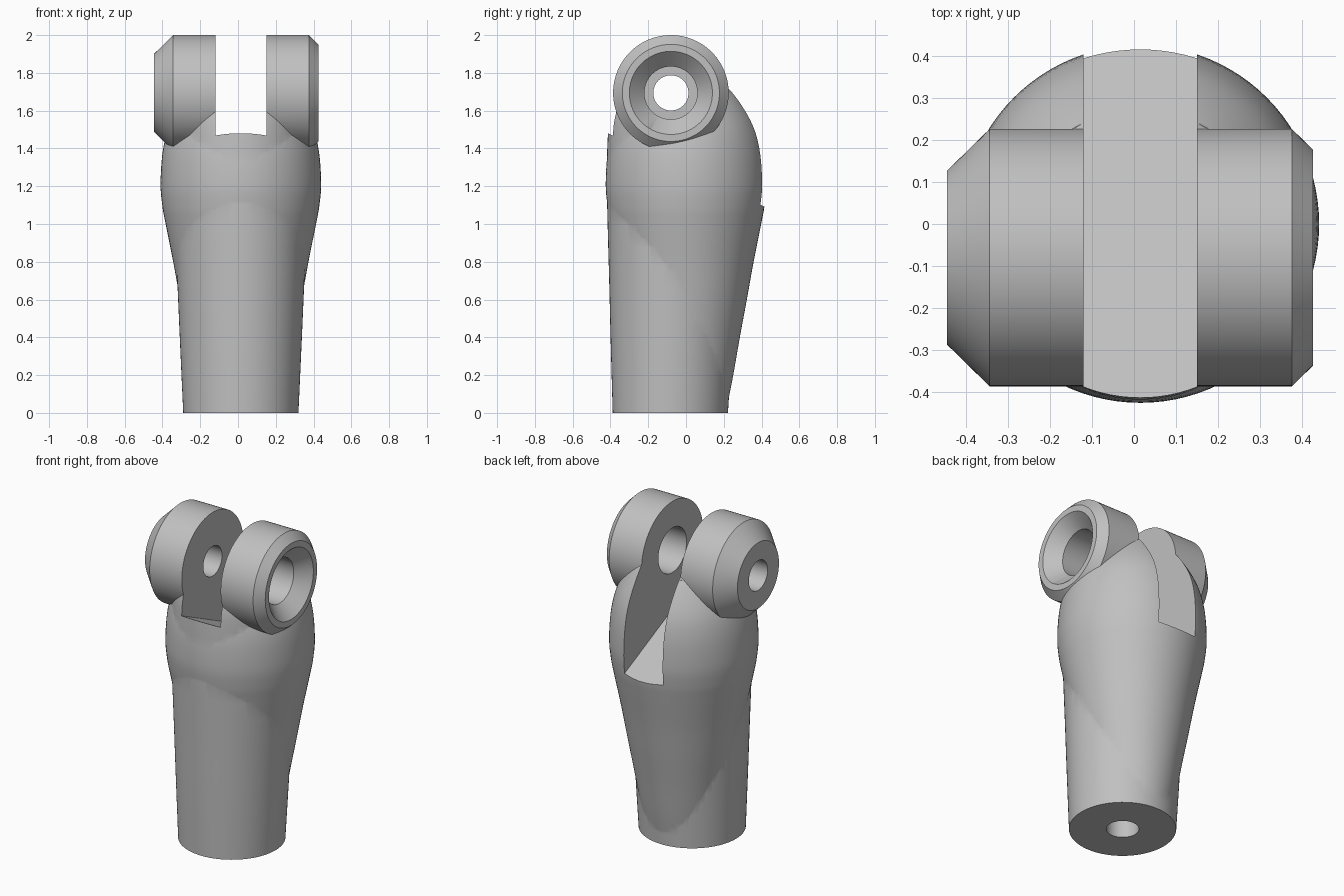
import bpy, bmesh, math
from mathutils import Matrix, Vector

default_cube = bpy.data.objects.get("Cube")
if default_cube:
    bpy.data.objects.remove(default_cube, do_unlink=True)

MID_X = 0.015
PIN_Y, PIN_Z = -0.08, 1.694

grey = bpy.data.materials.new("plain_grey")
grey.use_nodes = True
colour = (0.53, 0.53, 0.53, 1)
grey.diffuse_color = colour
grey.node_tree.nodes["Principled BSDF"].inputs["Base Color"].default_value = colour


def add_object(name, bm):
    bmesh.ops.recalc_face_normals(bm, faces=bm.faces[:])
    mesh = bpy.data.meshes.new(name)
    bm.to_mesh(mesh)
    bm.free()
    mesh.materials.append(grey)
    obj = bpy.data.objects.new(name, mesh)
    bpy.context.collection.objects.link(obj)
    return obj


def smooth_profile(points, steps=5):
    """Catmull-Rom curve through the points."""
    pts = [Vector(p) for p in points]
    pts = [2 * pts[0] - pts[1]] + pts + [2 * pts[-1] - pts[-2]]
    out = []
    for a, b, c, d in zip(pts, pts[1:], pts[2:], pts[3:]):
        for i in range(steps):
            t = i / steps
            out.append(0.5 * (2 * b + (c - a) * t + (2 * a - 5 * b + 4 * c - d) * t**2
                              + (3 * b - a - 3 * c + d) * t**3))
    return out + [pts[-2]]


def loft(name, rings, matrix=Matrix(), sides=96):
    """Closed stack of circles; each ring is (height, radius, sideways offset)."""
    bm = bmesh.new()
    loops = []
    for h, r, off in rings:
        angles = [2 * math.pi * i / sides for i in range(sides)]
        loops.append([bm.verts.new(matrix @ Vector((r * math.cos(a), r * math.sin(a) + off, h)))
                      for a in angles])
    for low, high in zip(loops, loops[1:]):
        for i in range(sides):
            j = (i + 1) % sides
            bm.faces.new((low[i], low[j], high[j], high[i]))
    bm.faces.new(loops[0][::-1])
    bm.faces.new(loops[-1])
    return add_object(name, bm)


def along_pin(name, profile):
    """Turned part on the pin axis; profile is (x, radius)."""
    matrix = Matrix.Translation((0, PIN_Y, PIN_Z)) @ Matrix.Rotation(math.pi / 2, 4, "Y")
    return loft(name, [(x, r, 0) for x, r in profile], matrix)


def combine(target, tool, operation):
    mod = target.modifiers.new(tool.name, "BOOLEAN")
    mod.operation = operation
    mod.solver = "EXACT"
    mod.object = tool
    bpy.context.view_layer.objects.active = target
    bpy.ops.object.modifier_apply(modifier=mod.name)
    bpy.data.objects.remove(tool, do_unlink=True)


upright = Matrix.Translation((MID_X, 0, 0))

# Slightly flared stem
stem_rings = [(0, 0.305, -0.083), (0.35, 0.321, -0.077), (0.67, 0.335, -0.071), (1.2, 0.358, -0.061),
              (1.48, 0.357, -0.056), (1.6, 0.345, -0.05), (1.7, 0.32, -0.05)]
rod_end = loft("rod_end", smooth_profile(stem_rings), upright)

# Bulging shoulder
shoulder_rings = [(0.02, 0.215, 0), (0.2, 0.25, 0), (0.4, 0.285, 0), (0.6, 0.322, 0), (0.8, 0.358, 0),
                  (1.0, 0.398, 0), (1.1, 0.416, 0), (1.22, 0.425, 0), (1.4, 0.411, 0),
                  (1.55, 0.366, 0), (1.72, 0.26, 0), (1.8, 0.15, 0)]
combine(rod_end, loft("shoulder", smooth_profile(shoulder_rings), upright), "UNION")

# Fork bosses with chamfered outer ends, joined until the slot is cut
bosses = along_pin("bosses", [(-0.445, 0.206), (-0.343, 0.306), (0.375, 0.306), (0.425, 0.257)])
combine(rod_end, bosses, "UNION")

# Slot with a sloping floor
bm = bmesh.new()
side = [(-0.8, 1.662), (0.8, 0.911), (0.8, 2.3), (-0.8, 2.3)]
face = bm.faces.new([bm.verts.new((MID_X - 0.135, y, z)) for y, z in side])
extruded = bmesh.ops.extrude_face_region(bm, geom=[face])["geom"]
bmesh.ops.translate(bm, vec=(0.27, 0, 0),
                    verts=[v for v in extruded if isinstance(v, bmesh.types.BMVert)])
combine(rod_end, add_object("slot", bm), "DIFFERENCE")

# Pin holes: narrow on the right boss, wide and countersunk on the left
combine(rod_end, along_pin("narrow_hole", [(-0.6, 0.093), (0.0, 0.093)]), "DIFFERENCE")
wide = [(0.0, 0.14), (0.345, 0.14), (0.425, 0.22), (0.525, 0.32)]
combine(rod_end, along_pin("wide_hole", wide), "DIFFERENCE")

# Blind hole in the foot
foot_hole = loft("foot_hole", [(-0.1, 0.093, -0.083), (0.6, 0.093, -0.083)], upright)
combine(rod_end, foot_hole, "DIFFERENCE")

# Smooth shading with crisp machined edges
bpy.ops.object.select_all(action="DESELECT")
rod_end.select_set(True)
bpy.context.view_layer.objects.active = rod_end
bpy.ops.object.shade_smooth_by_angle(angle=math.radians(25))
